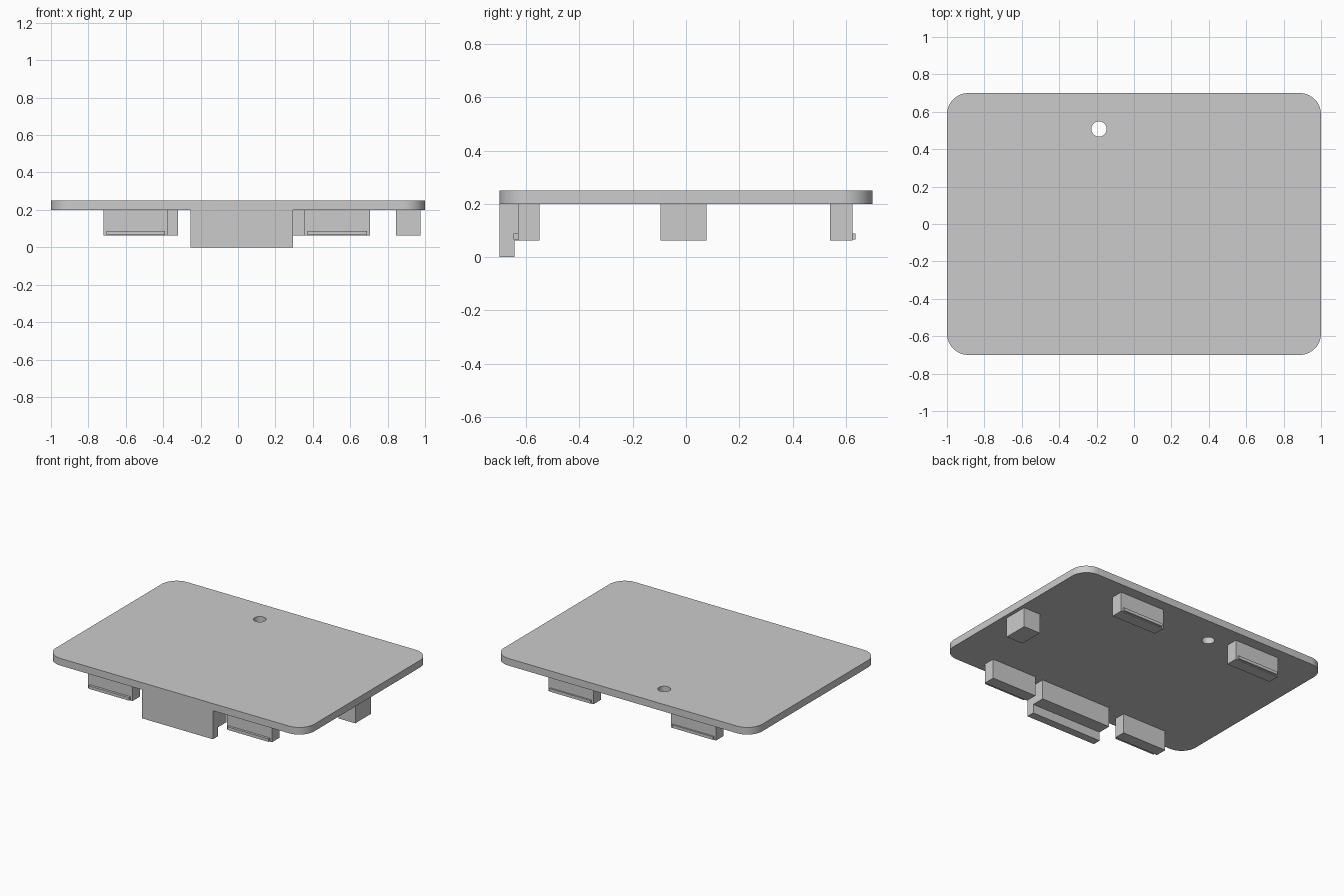
import bpy, bmesh
from math import cos, sin, pi, radians

if "Cube" in bpy.data.objects:
    bpy.data.objects.remove(bpy.data.objects["Cube"], do_unlink=True)

# Single grey finish
GREY = (0.6, 0.6, 0.6, 1.0)
grey = bpy.data.materials.new("light_grey")
grey.use_nodes = True
grey.diffuse_color = GREY
grey.node_tree.nodes["Principled BSDF"].inputs["Base Color"].default_value = GREY

SLAB_BOTTOM, SLAB_TOP = 0.2, 0.25
BLOCK_BOTTOM = 0.062
LIP_BOTTOM, LIP_TOP = 0.067, 0.088


def add_object(name, bm):
    bmesh.ops.recalc_face_normals(bm, faces=bm.faces)
    mesh = bpy.data.meshes.new(name)
    bm.to_mesh(mesh)
    bm.free()
    mesh.materials.append(grey)
    obj = bpy.data.objects.new(name, mesh)
    bpy.context.collection.objects.link(obj)
    return obj


def box(name, x, y, z):
    """Box spanning the given (low, high) ranges."""
    bm = bmesh.new()
    bmesh.ops.create_cube(bm, size=1)
    for v in bm.verts:
        v.co = [(lo + hi) / 2 + c * (hi - lo) for c, (lo, hi) in zip(v.co, (x, y, z))]
    return add_object(name, bm)


def arc(cx, cy, radius, start, sweep, steps):
    return [(cx + radius * cos(start + sweep * i / steps),
             cy + radius * sin(start + sweep * i / steps)) for i in range(steps + 1)]


def add_loop(bm, points, z):
    verts = [bm.verts.new((px, py, z)) for px, py in points]
    return [bm.edges.new((a, b)) for a, b in zip(verts, verts[1:] + verts[:1])]


# Rounded top slab with a round through-hole
half_x, half_y, corner = 1.0, 0.70, 0.115
outline = []
for i, (sx, sy) in enumerate(((1, 1), (-1, 1), (-1, -1), (1, -1))):
    outline += arc(sx * (half_x - corner), sy * (half_y - corner), corner, i * pi / 2, pi / 2, 12)
hole = arc(-0.187, 0.508, 0.041, 0, 2 * pi, 32)[:-1]

bm = bmesh.new()
edges = add_loop(bm, outline, SLAB_BOTTOM) + add_loop(bm, hole, SLAB_BOTTOM)
bmesh.ops.triangle_fill(bm, edges=edges, use_beauty=True, use_dissolve=False)
extruded = bmesh.ops.extrude_face_region(bm, geom=bm.faces[:], use_keep_orig=True)
top_verts = [g for g in extruded["geom"] if isinstance(g, bmesh.types.BMVert)]
bmesh.ops.translate(bm, verts=top_verts, vec=(0, 0, SLAB_TOP - SLAB_BOTTOM))
slab = add_object("top_slab", bm)
bpy.ops.object.select_all(action="DESELECT")
slab.select_set(True)
bpy.context.view_layer.objects.active = slab
bpy.ops.object.shade_smooth_by_angle(angle=radians(30))


# Blocks hanging under the slab, each with a thin lip on its outer side
def lipped_block(name, x, y, lip_y):
    box(name, x, y, (BLOCK_BOTTOM, SLAB_BOTTOM))
    box(name + "_lip", (x[0] + 0.016, x[1] - 0.016), lip_y, (LIP_BOTTOM, LIP_TOP))


FRONT_Y, FRONT_LIP = (-0.631, -0.55), (-0.648, -0.631)
BACK_Y, BACK_LIP = (0.54, 0.624), (0.624, 0.636)
lipped_block("front_right_block", (-0.72, -0.375), FRONT_Y, FRONT_LIP)
lipped_block("front_left_block", (0.355, 0.705), FRONT_Y, FRONT_LIP)
lipped_block("back_right_block", (-0.67, -0.32), BACK_Y, BACK_LIP)
lipped_block("back_left_block", (0.28, 0.63), BACK_Y, BACK_LIP)

# Stepped centre block at the front with a lower flange
CENTRE_X = (-0.255, 0.295)
box("front_centre_block", CENTRE_X, (-0.70, -0.55), (BLOCK_BOTTOM, SLAB_BOTTOM))
box("front_centre_flange", CENTRE_X, (-0.70, -0.643), (0, BLOCK_BOTTOM))

# Plain block at the left end
box("left_end_block", (0.845, 0.975), (-0.095, 0.077), (BLOCK_BOTTOM, SLAB_BOTTOM))
